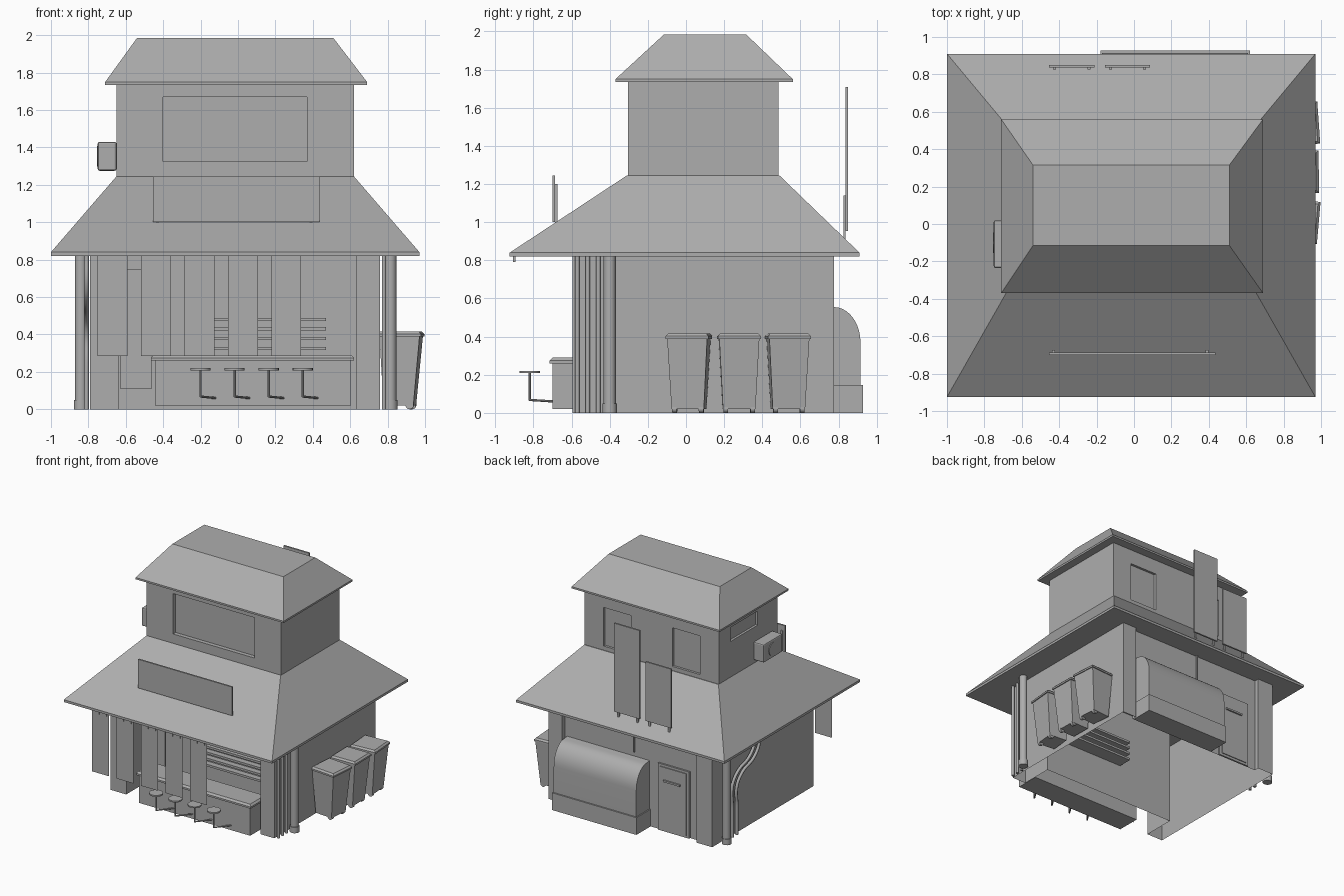
import bpy, bmesh, math
from mathutils import Vector

old = bpy.data.objects.get("Cube")
if old:
    bpy.data.objects.remove(old, do_unlink=True)

GREY = (0.42, 0.42, 0.42, 1)
mat = bpy.data.materials.new("plain grey")
mat.use_nodes = True
mat.diffuse_color = GREY
mat.node_tree.nodes["Principled BSDF"].inputs["Base Color"].default_value = GREY


def finish(name, bm, smooth=False, fix=True):
    if fix:
        bmesh.ops.recalc_face_normals(bm, faces=bm.faces)
    me = bpy.data.meshes.new(name)
    bm.to_mesh(me)
    bm.free()
    me.materials.append(mat)
    ob = bpy.data.objects.new(name, me)
    bpy.context.collection.objects.link(ob)
    if smooth:
        bpy.ops.object.select_all(action='DESELECT')
        ob.select_set(True)
        bpy.context.view_layer.objects.active = ob
        bpy.ops.object.shade_smooth_by_angle(angle=math.radians(40))
    return ob


def loft(name, loops, caps=(True, True), smooth=False):
    """Join rings of points, each ring the same length."""
    bm = bmesh.new()
    rings = [[bm.verts.new(p) for p in ring] for ring in loops]
    n = len(rings[0])
    for a, b in zip(rings, rings[1:]):
        for i in range(n):
            j = (i + 1) % n
            bm.faces.new((a[i], a[j], b[j], b[i]))
    if caps[0]:
        bm.faces.new(rings[0][::-1])
    if caps[1]:
        bm.faces.new(rings[-1])
    return finish(name, bm, smooth)


def rect(x, y, z):
    return [(x[0], y[0], z), (x[1], y[0], z), (x[1], y[1], z), (x[0], y[1], z)]


def box(name, x, y, z, bevel=0):
    ob = loft(name, [rect(x, y, z[0]), rect(x, y, z[1])])
    if bevel:
        m = ob.modifiers.new("bevel", 'BEVEL')
        m.width, m.segments = bevel, 2
    return ob


def rod(name, a, b, r, sides=16, r2=None):
    a, b = Vector(a), Vector(b)
    d = b - a
    bm = bmesh.new()
    rot = d.to_track_quat('Z', 'Y').to_matrix().to_4x4()
    rot.translation = (a + b) / 2
    bmesh.ops.create_cone(bm, cap_ends=True, segments=sides, radius1=r,
                          radius2=r if r2 is None else r2, depth=d.length, matrix=rot)
    return finish(name, bm, True)


def pipe(name, points, r):
    cu = bpy.data.curves.new(name, 'CURVE')
    cu.dimensions = '3D'
    cu.bevel_depth, cu.bevel_resolution, cu.use_fill_caps = r, 2, True
    sp = cu.splines.new('BEZIER')
    sp.bezier_points.add(len(points) - 1)
    for bp, p in zip(sp.bezier_points, points):
        bp.co = p
        bp.handle_left_type = bp.handle_right_type = 'AUTO'
    cu.materials.append(mat)
    ob = bpy.data.objects.new(name, cu)
    bpy.context.collection.objects.link(ob)


def cut(ob, x, y, z):
    """Sink a recess into an object."""
    tool = box("cutter", x, y, z)
    tool.hide_render = True
    m = ob.modifiers.new("recess", 'BOOLEAN')
    m.operation, m.solver, m.object = 'DIFFERENCE', 'EXACT', tool
    bpy.context.view_layer.objects.active = ob
    bpy.ops.object.modifier_apply(modifier=m.name)
    bpy.data.objects.remove(tool, do_unlink=True)


# Ground floor walls: one outline with a deep front bay and a shallow back bay
L, R, F, B = -0.79, 0.76, -0.595, 0.775
IL, IR, BAY, BACK = -0.64, 0.63, -0.32, 0.735
plan = [(L, F), (IL, F), (IL, BAY), (IR, BAY), (IR, F), (R, F),
        (R, B), (IR, B), (IR, BACK), (IL, BACK), (IL, B), (L, B)]
loft("ground_floor_walls", [[(x, y, z) for x, y in plan] for z in (0, 0.825)], (False, False))

# Roofs with thin eaves
loft("lower_roof", [rect((-1, 0.97), (-0.925, 0.91), 0.82),
                    rect((-1, 0.97), (-0.925, 0.91), 0.84),
                    rect((-0.65, 0.62), (-0.31, 0.49), 1.245)])
loft("upper_roof", [rect((-0.71, 0.69), (-0.37, 0.56), 1.735),
                    rect((-0.71, 0.69), (-0.37, 0.56), 1.75),
                    rect((-0.54, 0.51), (-0.115, 0.315), 1.985)])

# Upper floor with sunken windows
upper = box("upper_floor_walls", (-0.65, 0.62), (-0.305, 0.485), (1.24, 1.74))
cut(upper, (-0.4, 0.37), (-0.5, -0.27), (1.325, 1.67))
cut(upper, (0.18, 0.44), (0.465, 0.6), (1.28, 1.61))
cut(upper, (-0.47, -0.21), (0.465, 0.6), (1.28, 1.61))
cut(upper, (-0.8, -0.63), (-0.04, 0.325), (1.55, 1.67))

# Wall cooling unit
box("cooling_unit", (-0.75, -0.65), (-0.235, 0.02), (1.275, 1.43), 0.01)
rod("cooling_fan", (-0.755, -0.1, 1.352), (-0.745, -0.1, 1.352), 0.055, 20)

# Signboards on posts
def sign(name, x, y, z, posts, post_y, post_z):
    box(name, x, y, z)
    for px in posts:
        box(name + "_post", (px - 0.008, px + 0.008), post_y, post_z)

sign("front_sign", (-0.455, 0.435), (-0.7, -0.686), (1, 1.245),
     (-0.43, 0.39), (-0.686, -0.675), (0.975, 1.2))
sign("tall_back_sign", (-0.155, 0.085), (0.836, 0.85), (0.955, 1.71),
     (-0.125, 0.055), (0.825, 0.837), (0.88, 1.14))
sign("short_back_sign", (-0.455, -0.21), (0.836, 0.85), (0.955, 1.46),
     (-0.425, -0.24), (0.825, 0.837), (0.88, 1.14))

# Hanging banners with clips under the front eave
for i in range(5):
    x = -0.67 + i * 0.232
    bm = bmesh.new()
    bm.faces.new([bm.verts.new(p) for p in ((x - 0.08, -0.9, 0.285), (x + 0.08, -0.9, 0.285),
                                            (x + 0.08, -0.9, 0.82), (x - 0.08, -0.9, 0.82))])
    finish("banner", bm, fix=False)
    for s in (-0.035, 0.035):
        box("banner_clip", (x + s - 0.024, x + s + 0.024), (-0.906, -0.894), (0.79, 0.822))

# Serving counter, shelves and inner door
box("counter_body", (-0.445, 0.605), (-0.7, -0.5), (0.02, 0.265))
loft("counter_top", [rect((-0.465, 0.62), (-0.715, -0.49), 0.26),
                     rect((-0.465, 0.62), (-0.715, -0.49), 0.275),
                     rect((-0.45, 0.605), (-0.7, -0.505), 0.29)])
for z in (0.325, 0.378, 0.43, 0.48):
    box("shelf", (-0.125, 0.47), (-0.37, -0.2), (z - 0.009, z + 0.009))
box("inner_door", (-0.63, -0.46), (BAY - 0.01, BAY), (0.11, 0.75))

# Counter stools
for i in range(4):
    x = -0.2 + i * 0.182
    rod("stool_seat", (x, -0.82, 0.208), (x, -0.82, 0.22), 0.054, 20)
    rod("stool_pole", (x, -0.82, 0.065), (x, -0.82, 0.21), 0.006, 8)
    rod("stool_foot", (x, -0.82, 0.068), (x + 0.08, -0.695, 0.06), 0.006, 8)

# Drain pipes at the corners
for x, y in ((0.815, -0.4), (-0.84, 0.65)):
    rod("drain_pipe", (x, y, 0), (x, y, 0.83), 0.032)
    rod("drain_pipe_foot", (x, y, 0), (x, y, 0.05), 0.038)
for y in (-0.57, -0.515, -0.46):
    rod("thin_pipe", (0.78, y, 0), (0.78, y, 0.83), 0.012, 10)
for d in (0, 0.06):
    pipe("bent_pipe", [(-0.81, 0.53 - d, z) for z in (0, 0.25, 0.44 - d / 2)]
         + [(-0.81, 0.46 - d, 0.53 - d / 2), (-0.81, 0.3 - d, 0.6 - d / 2),
            (-0.81, 0.23 - d, 0.69 - d / 2), (-0.81, 0.22 - d, 0.83)], 0.013)

# Wheeled bins beside the right wall, each turned a little
for y, turn in ((0.015, -5), (0.278, 1), (0.535, 4)):
    parts = [loft("bin_body", [rect((-0.09, 0.07), (-0.085, 0.085), 0.02),
                               rect((-0.11, 0.105), (-0.105, 0.105), 0.39)]),
             loft("bin_lid", [rect((-0.115, 0.113), (-0.113, 0.113), 0.388),
                              rect((-0.115, 0.113), (-0.113, 0.113), 0.402),
                              rect((-0.105, 0.1), (-0.1, 0.1), 0.416)])]
    for s in (-0.07, 0.07):
        parts.append(rod("bin_wheel", (0.05, s - 0.012, 0.022), (0.05, s + 0.012, 0.022), 0.022, 14))
    for p in parts:
        p.location = (0.875, y, 0)
        p.rotation_euler.z = math.radians(turn)

# Back storage box with a rounded hood
hood = [(BACK, 0.14), (0.915, 0.14)]
for i in range(11):
    a = math.pi / 2 * i / 10
    hood.append((0.775 + 0.14 * math.cos(a), 0.37 + 0.185 * math.sin(a)))
hood.append((BACK, 0.56))
loft("storage_hood", [[(x, y, z) for y, z in hood] for x in (-0.17, 0.61)], smooth=True)
box("storage_base", (-0.18, 0.62), (BACK, 0.927), (0, 0.147))

# Back door, handle and short conduit
box("back_door", (-0.555, -0.26), (BACK, BACK + 0.015), (0, 0.57))
box("back_door_panel", (-0.53, -0.285), (BACK + 0.01, BACK + 0.022), (0.02, 0.55))
box("back_door_bar", (-0.48, -0.32), (BACK + 0.02, BACK + 0.035), (0.43, 0.445))
rod("back_conduit", (-0.03, BACK + 0.01, 0.6), (-0.03, BACK + 0.01, 0.83), 0.008, 8)
